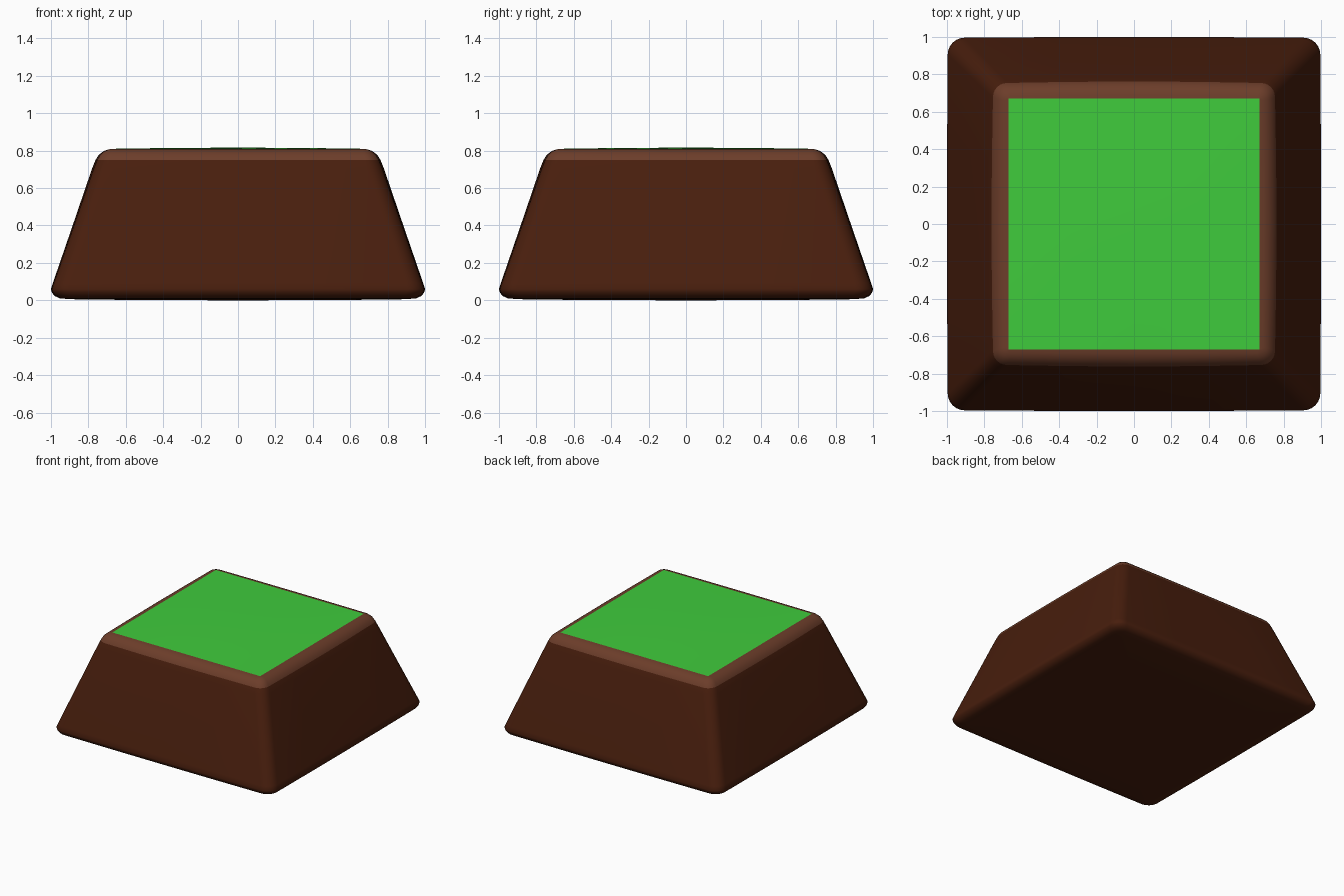
import bpy, bmesh, math

if "Cube" in bpy.data.objects:
    bpy.data.objects.remove(bpy.data.objects["Cube"])


def material(name, color):
    m = bpy.data.materials.new(name)
    m.diffuse_color = (*color, 1)
    m.use_nodes = True
    m.node_tree.nodes["Principled BSDF"].inputs["Base Color"].default_value = m.diffuse_color
    return m


def finish(bm, name, mats):
    bmesh.ops.recalc_face_normals(bm, faces=bm.faces)
    me = bpy.data.meshes.new(name)
    bm.to_mesh(me)
    bm.free()
    ob = bpy.data.objects.new(name, me)
    bpy.context.collection.objects.link(ob)
    for m in mats:
        me.materials.append(m)
    for p in me.polygons:
        p.use_smooth = True
    return ob


def ring(h, r, bow):
    """Rounded square outline of half-width h whose sides bow out slightly."""
    c = h - r - bow
    pts = []
    for q in range(4):
        quarter = []
        for i in range(7):
            a = math.pi / 2 * i / 6
            quarter.append((c + r * math.cos(a), c + r * math.sin(a)))
        for t in (0.5, 0, -0.5):
            quarter.append((c * t, h - bow * t * t))
        ca, sa = round(math.cos(q * math.pi / 2)), round(math.sin(q * math.pi / 2))
        pts += [(x * ca - y * sa, x * sa + y * ca) for x, y in quarter]
    return pts


dark = material("dark_brown", (0.065, 0.013, 0.004))
light = material("light_brown", (0.15, 0.047, 0.023))
green = material("green", (0.05, 0.6, 0.045))

# Keycap-shaped body: half-width, height, corner radius, bow; the last 4 bands are the rim
profile = [
    (0.50, 0.001, 0.05, 0), (0.90, 0.006, 0.07, 0.004), (0.955, 0.011, 0.08, 0.004),
    (0.982, 0.024, 0.085, 0.004), (0.997, 0.045, 0.09, 0.004), (1.00, 0.06, 0.09, 0.004),
    (0.99, 0.092, 0.09, 0.004), (0.88, 0.412, 0.085, 0.006), (0.78, 0.705, 0.08, 0.008),
    (0.762, 0.75, 0.075, 0.008), (0.745, 0.777, 0.065, 0.007), (0.718, 0.798, 0.05, 0.004),
    (0.692, 0.807, 0.03, 0.002), (0.672, 0.81, 0.002, 0),
]
bm = bmesh.new()
rings = [[bm.verts.new((x, y, z)) for x, y in ring(h, r, b)] for h, z, r, b in profile]
for k in range(len(rings) - 1):
    lo, hi = rings[k], rings[k + 1]
    n = len(lo)
    for i in range(n):
        j = (i + 1) % n
        f = bm.faces.new((lo[i], lo[j], hi[j], hi[i]))
        f.material_index = 1 if k >= len(rings) - 5 else 0
base = bm.verts.new((0, 0, 0))
for i in range(len(rings[0])):
    bm.faces.new((base, rings[0][i - 1], rings[0][i]))
finish(bm, "body", [dark, light])

# Green top panel, very slightly domed
bm = bmesh.new()
bmesh.ops.create_grid(bm, x_segments=8, y_segments=8, size=0.672)
for v in bm.verts:
    u, w = v.co.x / 0.672, v.co.y / 0.672
    v.co.z = 0.81 + 0.006 * (1 - u * u) * (1 - w * w)
finish(bm, "top_panel", [green])
